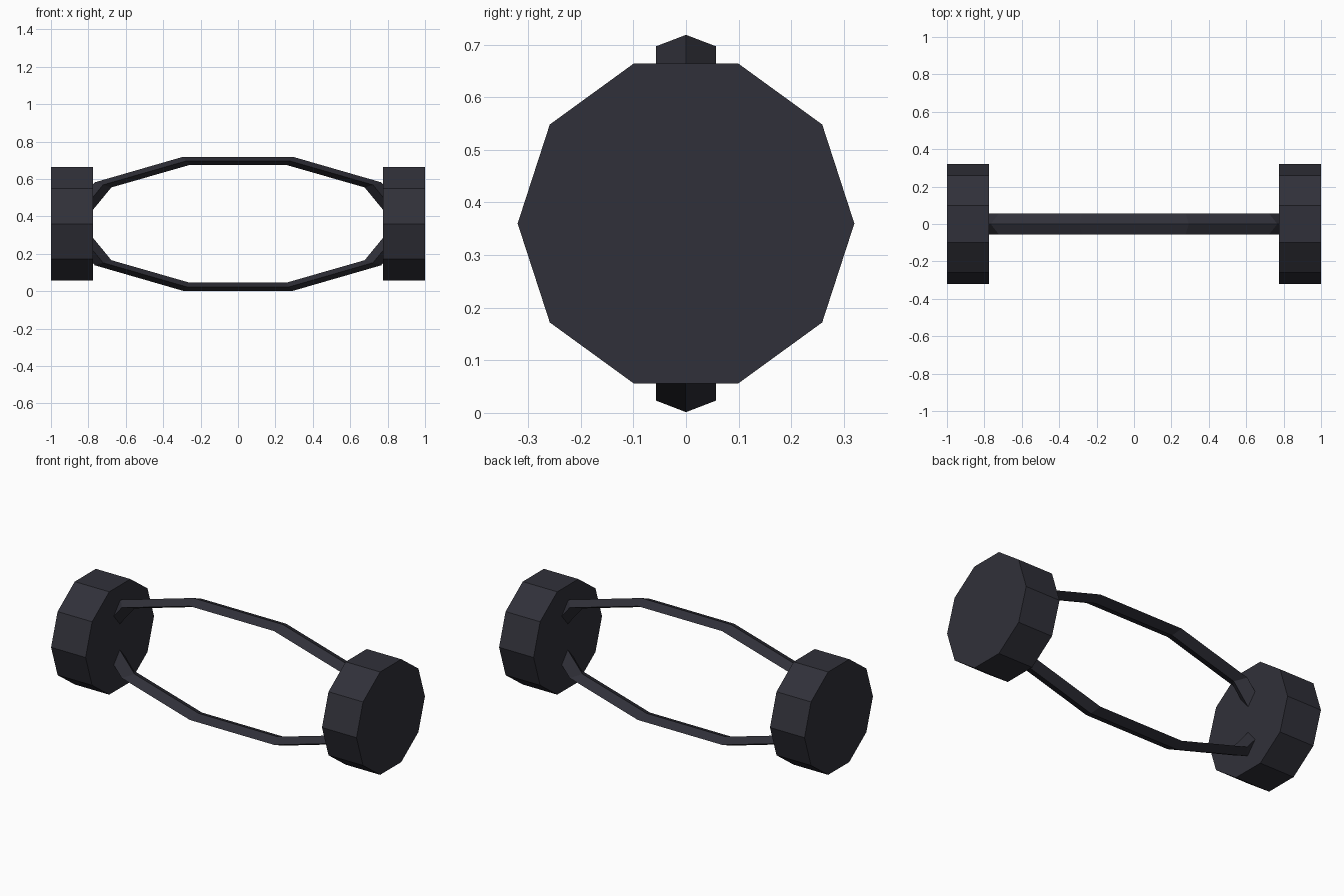
import bpy, math
from math import cos, sin, tau

if "Cube" in bpy.data.objects:
    bpy.data.objects.remove(bpy.data.objects["Cube"])

SIDES = 10
CENTRE_Z = 0.36


def material(name, colour):
    m = bpy.data.materials.new(name)
    m.diffuse_color = (*colour, 1)
    m.use_nodes = True
    m.node_tree.nodes["Principled BSDF"].inputs["Base Color"].default_value = m.diffuse_color
    return m


def mesh_object(name, verts, faces, mat):
    me = bpy.data.meshes.new(name)
    me.from_pydata(verts, [], faces)
    me.materials.append(mat)
    ob = bpy.data.objects.new(name, me)
    bpy.context.collection.objects.link(ob)
    return ob


dark = material("charcoal", (0.030, 0.030, 0.041))

# End discs: ten-sided drums lying along x
for side, x in (("left", -0.887), ("right", 0.887)):
    bpy.ops.mesh.primitive_cylinder_add(
        vertices=SIDES, radius=0.32, depth=0.226,
        location=(x, 0, CENTRE_Z), rotation=(math.pi / 2, 0, math.pi / 2))
    drum = bpy.context.object
    drum.name = side + "_end_disc"
    # Turn so that corners point along +y and -y
    for v in drum.data.vertices:
        a = math.atan2(v.co.y, v.co.x) + tau / 4
        v.co.x, v.co.y = 0.32 * cos(a), 0.32 * sin(a)
    drum.data.materials.append(dark)

# Stretched ring handle: ten segments with a diamond cross-section
section = [(0.947, 0.377, 0), (0.892, 0.354, 0.057),
           (0.837, 0.331, 0), (0.892, 0.354, -0.057)]
n = len(section)
verts, faces = [], []
for i in range(SIDES):
    a = tau * i / SIDES
    verts += [(rx * cos(a), y, CENTRE_Z + rz * sin(a)) for rx, rz, y in section]
    j = (i + 1) % SIDES
    for k in range(n):
        m = (k + 1) % n
        faces.append((i * n + k, i * n + m, j * n + m, j * n + k))
mesh_object("ring_handle", verts, faces, dark)
